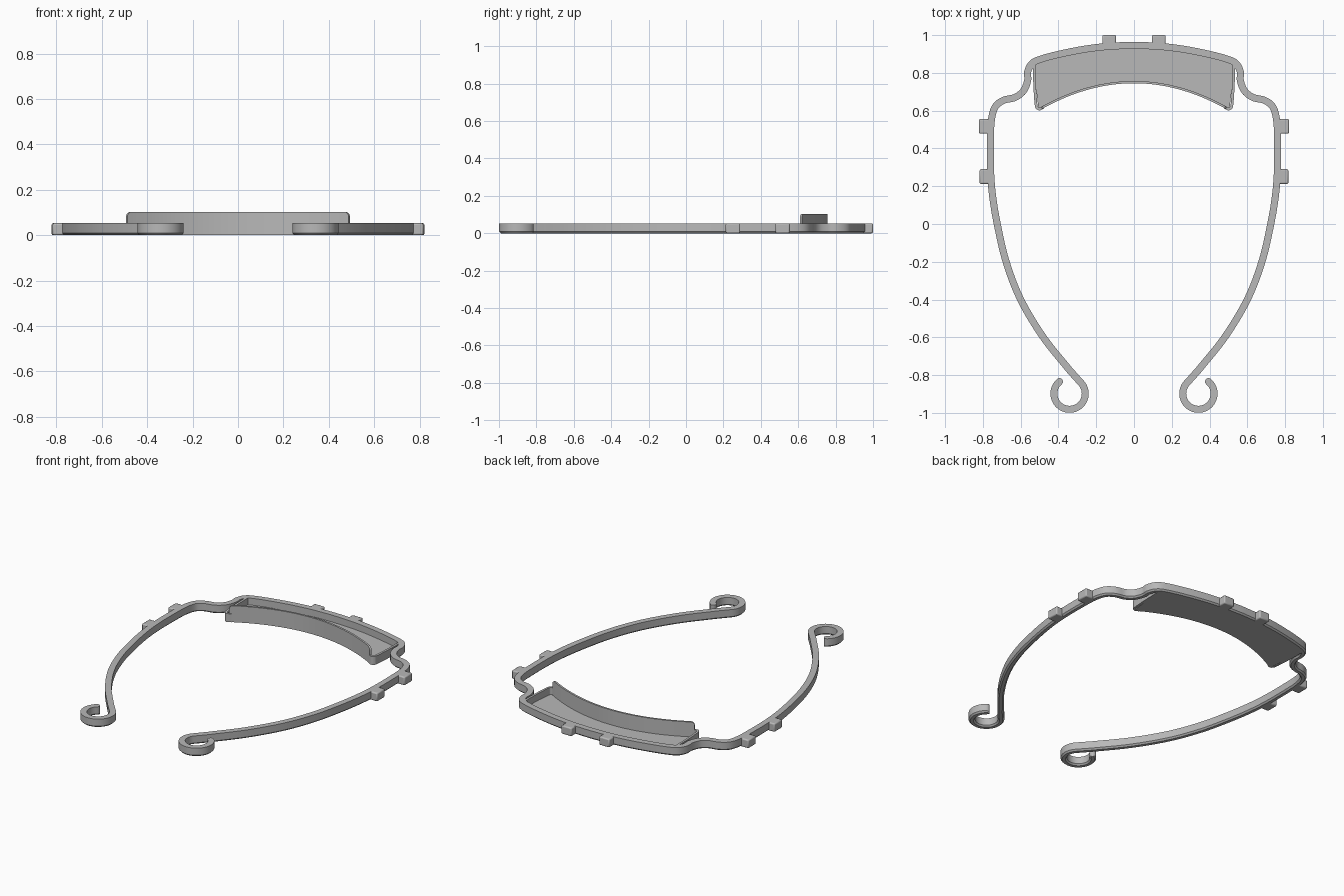
import bpy, bmesh, math
from mathutils import Vector

if "Cube" in bpy.data.objects:
    bpy.data.objects.remove(bpy.data.objects["Cube"], do_unlink=True)

grey = bpy.data.materials.new("plain_grey")
grey.use_nodes = True
colour = (0.48, 0.48, 0.48, 1)
grey.diffuse_color = colour
grey.node_tree.nodes["Principled BSDF"].inputs["Base Color"].default_value = colour

HEIGHT = 0.053
HALF = 0.0185


def finish(name, bm):
    bmesh.ops.recalc_face_normals(bm, faces=bm.faces)
    mesh = bpy.data.meshes.new(name)
    bm.to_mesh(mesh)
    bm.free()
    mesh.materials.append(grey)
    ob = bpy.data.objects.new(name, mesh)
    bpy.context.collection.objects.link(ob)
    bpy.ops.object.select_all(action="DESELECT")
    ob.select_set(True)
    bpy.context.view_layer.objects.active = ob
    bpy.ops.object.shade_smooth_by_angle(angle=math.radians(30))
    return ob


def smooth_path(pts, steps=6):
    """Catmull-Rom curve through the points."""
    p = [Vector(q) for q in pts]
    p = [2 * p[0] - p[1]] + p + [2 * p[-1] - p[-2]]
    out = []
    for a, b, c, d in zip(p, p[1:], p[2:], p[3:]):
        for i in range(steps):
            t = i / steps
            out.append(0.5 * (2 * b + (c - a) * t + (2 * a - 5 * b + 4 * c - d) * t * t
                              + (3 * b - a - 3 * c + d) * t ** 3))
    return out + [p[-2]]


def sweep(name, path, section):
    """Sweep section(i) = [(side offset, z), ...] along a flat path."""
    bm = bmesh.new()
    rings = []
    for i, p in enumerate(path):
        tangent = (path[min(i + 1, len(path) - 1)] - path[max(i - 1, 0)]).normalized()
        side = Vector((-tangent.y, tangent.x))
        rings.append([bm.verts.new((*(p + side * o), z)) for o, z in section(i)])
    for r, s in zip(rings, rings[1:]):
        for k in range(len(r)):
            n = (k + 1) % len(r)
            bm.faces.new((r[k], r[n], s[n], s[k]))
    bm.faces.new(rings[0])
    bm.faces.new(rings[-1])
    return finish(name, bm)


def back_y(x):
    return 0.946 - 0.3 * x * x


def front_y(x):
    return 0.751 - 0.57 * x * x


# Headband: back arc, shoulder bends, long arm, hooked end
half = [(x, back_y(x)) for x in (0, 0.13, 0.26, 0.39, 0.49)]
half += [(0.54, 0.85), (0.563, 0.805), (0.563, 0.76), (0.585, 0.705), (0.63, 0.67),
         (0.69, 0.655), (0.735, 0.62), (0.755, 0.55), (0.76, 0.45), (0.76, 0.3),
         (0.75, 0.16), (0.724, 0), (0.677, -0.2), (0.6, -0.4), (0.48, -0.6), (0.34, -0.775)]
half = smooth_path(half)
for a in range(138, 411, 8):
    r = math.radians(a)
    half.append(Vector((0.341 + 0.083 * math.cos(r), -0.898 + 0.083 * math.sin(r))))
# Closely spaced points round off the hook tip
end, direction = half[-1], (half[-1] - half[-2]).normalized()
tip = [math.radians(a) for a in (30, 50, 65, 78, 86)]
half += [end + direction * HALF * math.sin(a) for a in tip]
band = [Vector((-p.x, p.y)) for p in reversed(half[1:])] + half


def band_section(i):
    k = min(i, len(band) - 1 - i)
    w = HALF * (math.cos(tip[len(tip) - 1 - k]) if k < len(tip) else 1)
    c = min(0.009, w * 0.5)
    return [(-w + c, 0), (w - c, 0), (w, c), (w, HEIGHT), (-w, HEIGHT), (-w, c)]


sweep("headband", band, band_section)

# Tray floor between the back arc and the front wall
bm = bmesh.new()
rows = []
for i in range(-20, 21):
    t = i / 20
    ends = ((0.505 * t, front_y(0.505 * t)), (0.535 * t, back_y(0.535 * t)))
    rows.append([bm.verts.new((x, y, z)) for z in (0, 0.01) for x, y in ends])
for a, b in zip(rows, rows[1:]):
    for j, k in ((0, 1), (1, 3), (3, 2), (2, 0)):
        bm.faces.new((a[j], a[k], b[k], b[j]))
for row in (rows[0], rows[-1]):
    bm.faces.new((row[0], row[1], row[3], row[2]))
finish("tray_floor", bm)

# Tall curved front wall with rounded upper corners
wall = [Vector((0.49 * math.sin(i * math.pi / 80), 0)) for i in range(-40, 41)]
for p in wall:
    p.y = front_y(p.x)


def wall_section(i):
    gap = max(0, 0.02 - (0.49 - abs(wall[i].x)))
    top = 0.083 + math.sqrt(max(0, 0.02 ** 2 - gap ** 2))
    return [(-0.006, 0), (0.006, 0), (0.006, top), (-0.006, top)]


sweep("tray_front_wall", wall, wall_section)

# Low side walls curling round to meet the front wall
for s, word in ((1, "left"), (-1, "right")):
    rim = smooth_path([(s * x, y) for x, y in (
        (0.528, 0.85), (0.526, 0.74), (0.519, 0.635), (0.511, 0.613), (0.497, 0.609), (0.478, 0.62))])
    sweep("tray_side_wall_" + word, rim,
          lambda i: [(-0.007, 0), (0.007, 0), (0.007, HEIGHT), (-0.007, HEIGHT)])


# Small outer tabs on the back and both arms
def tab(name, x0, x1, y0, y1):
    bm = bmesh.new()
    bmesh.ops.create_cube(bm, size=1)
    for v in bm.verts:
        v.co = ((x0 + x1) / 2 + v.co.x * (x1 - x0), (y0 + y1) / 2 + v.co.y * (y1 - y0),
                (v.co.z + 0.5) * HEIGHT)
    ob = finish(name, bm)
    bevel = ob.modifiers.new("soft_edges", "BEVEL")
    bevel.width = 0.007
    bevel.segments = 2


for s, word in ((1, "left"), (-1, "right")):
    for name, x0, x1, y0, y1 in (("back_tab_", 0.095, 0.167, 0.935, 1.0),
                                 ("rear_arm_tab_", 0.755, 0.821, 0.478, 0.555),
                                 ("front_arm_tab_", 0.755, 0.817, 0.212, 0.29)):
        tab(name + word, min(s * x0, s * x1), max(s * x0, s * x1), y0, y1)
